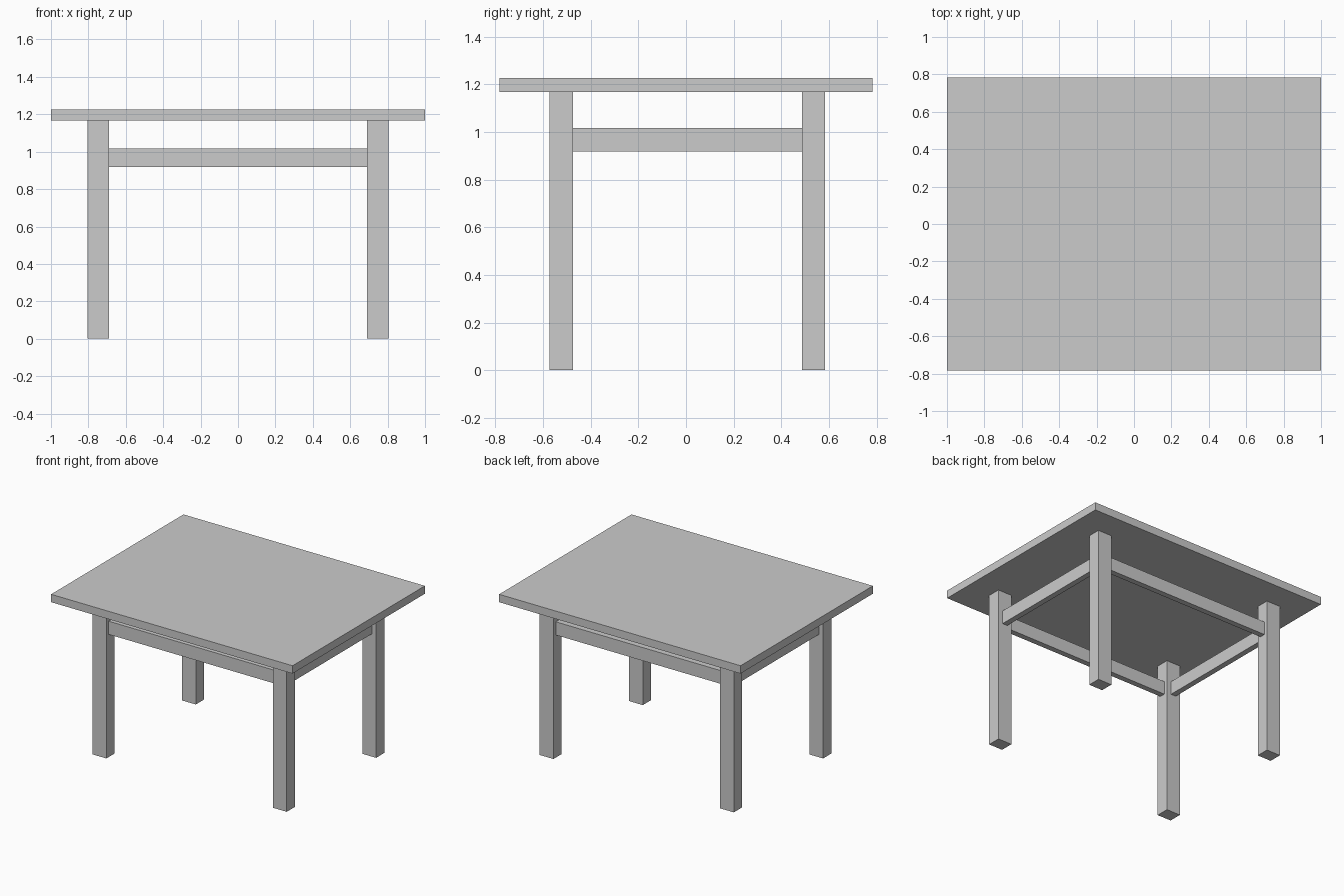
import bpy

if "Cube" in bpy.data.objects:
    bpy.data.objects.remove(bpy.data.objects["Cube"])


def box(name, x, y, z):
    """Axis-aligned box from (min, max) ranges."""
    bpy.ops.mesh.primitive_cube_add(
        size=1, location=[(a + b) / 2 for a, b in (x, y, z)])
    ob = bpy.context.object
    ob.name = name
    ob.scale = [b - a for a, b in (x, y, z)]
    bpy.ops.object.transform_apply(location=False, rotation=False, scale=True)
    return ob


TOP_Z = 1.168
LEG_X = {"left": (-0.804, -0.69), "right": (0.69, 0.804)}
LEG_Y = {"front": (-0.572, -0.474), "back": (0.486, 0.583)}
RAIL_Z = (0.918, 1.017)
RAIL_HALF = 0.021

# Table top
box("table_top", (-1, 1), (-0.783, 0.783), (TOP_Z, 1.227))

# Four square legs
for side, x in LEG_X.items():
    for end, y in LEG_Y.items():
        box(f"{end}_{side}_leg", x, y, (0, TOP_Z))

# Long rails between the left and right legs
for end, y in LEG_Y.items():
    c = sum(y) / 2
    box(f"{end}_rail", (-0.69, 0.69), (c - RAIL_HALF, c + RAIL_HALF), RAIL_Z)

# Short rails between the front and back legs
for side, x in LEG_X.items():
    c = sum(x) / 2
    box(f"{side}_rail", (c - RAIL_HALF, c + RAIL_HALF), (-0.474, 0.486), RAIL_Z)
